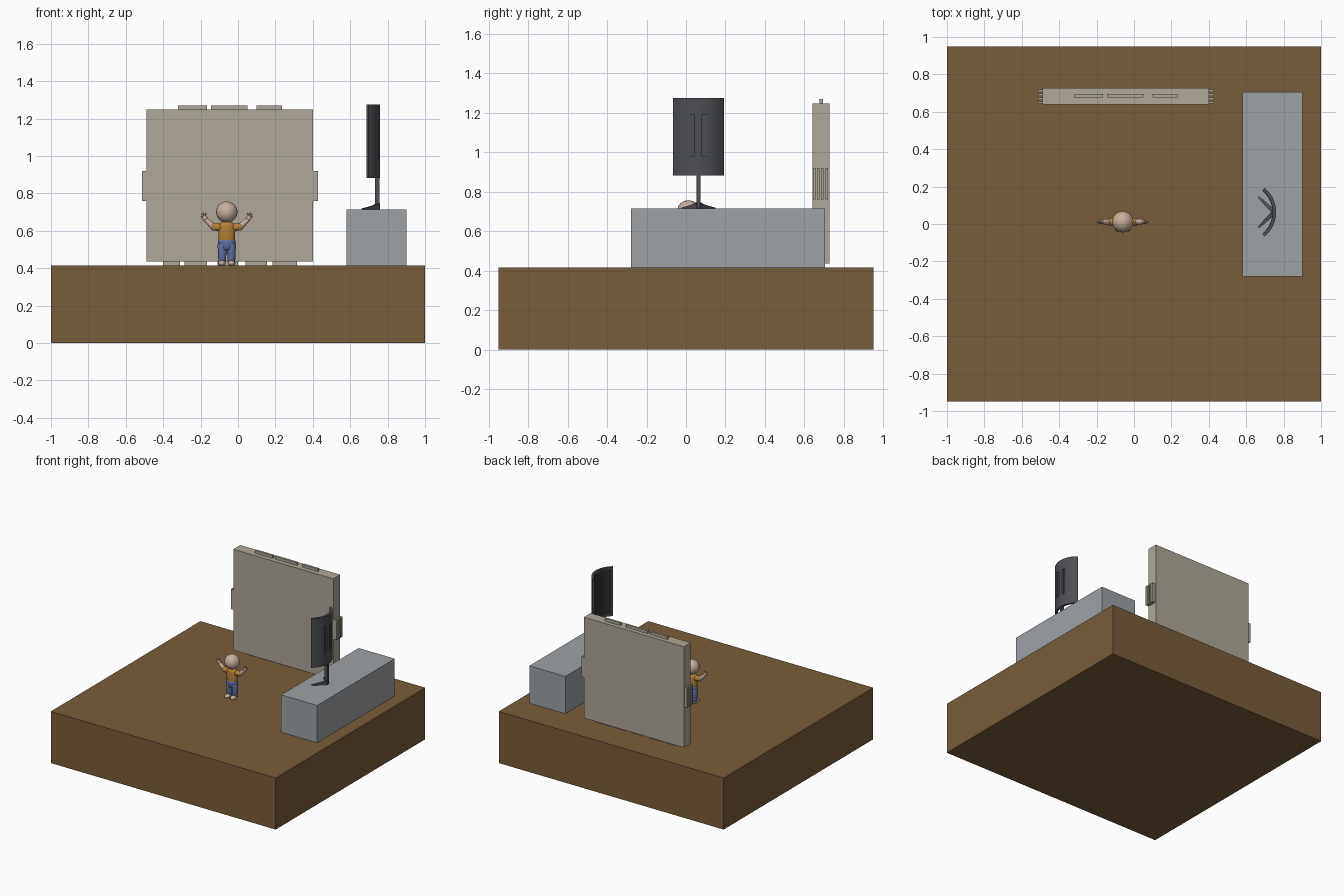
import bpy, bmesh, math
from mathutils import Vector

if "Cube" in bpy.data.objects:
    bpy.data.objects.remove(bpy.data.objects["Cube"])


def mat(name, r, g, b):
    m = bpy.data.materials.new(name)
    m.diffuse_color = (r, g, b, 1)
    m.use_nodes = True
    m.node_tree.nodes["Principled BSDF"].inputs["Base Color"].default_value = m.diffuse_color
    return m


BROWN = mat("brown", 0.19, 0.11, 0.045)
STONE = mat("stone", 0.43, 0.39, 0.32)
GREY = mat("grey", 0.34, 0.36, 0.38)
DARK = mat("dark_plastic", 0.075, 0.078, 0.085)
SCREEN = mat("screen_black", 0.03, 0.03, 0.033)
SKIN = mat("skin", 0.58, 0.43, 0.34)
SHIRT = mat("shirt_orange", 0.45, 0.22, 0.04)
JEANS = mat("trouser_blue", 0.12, 0.16, 0.36)


def add(name, bm, material, smooth=False):
    bmesh.ops.recalc_face_normals(bm, faces=bm.faces)
    me = bpy.data.meshes.new(name)
    bm.to_mesh(me)
    bm.free()
    ob = bpy.data.objects.new(name, me)
    bpy.context.collection.objects.link(ob)
    me.materials.append(material)
    if smooth:
        for p in me.polygons:
            p.use_smooth = True
    return ob


def box(name, lo, hi, material):
    bm = bmesh.new()
    bmesh.ops.create_cube(bm, size=1)
    for v in bm.verts:
        v.co = [l + (c + 0.5) * (h - l) for c, l, h in zip(v.co, lo, hi)]
    return add(name, bm, material)


def prism(name, outline, z0, z1, material, smooth=False):
    bm = bmesh.new()
    f = bm.faces.new([bm.verts.new((x, y, z0)) for x, y in outline])
    top = bmesh.ops.extrude_face_region(bm, geom=[f])["geom"]
    for v in top:
        if isinstance(v, bmesh.types.BMVert):
            v.co.z = z1
    return add(name, bm, material)


def ball(name, c, r, material):
    bm = bmesh.new()
    bmesh.ops.create_uvsphere(bm, u_segments=24, v_segments=16, radius=1)
    for v in bm.verts:
        v.co = [a + b * d for a, b, d in zip(c, v.co, r)]
    return add(name, bm, material, True)


def limb(name, a, b, ra, rb, material, flat=1.0):
    """Tapered round limb with rounded ends, optionally flattened in y."""
    a, b = Vector(a), Vector(b)
    n, length = 16, (b - a).length
    q = (b - a).to_track_quat('Z', 'Y')
    prof = [(ra * math.cos(t), ra * math.sin(t) * 0.6) for t in (-1.2, -0.8, -0.4, 0)]
    prof += [(rb * math.cos(t), length + rb * math.sin(t) * 0.6) for t in (0, 0.4, 0.8, 1.2)]
    bm = bmesh.new()
    rings = []
    for r, z in prof:
        ring = []
        for i in range(n):
            t = 2 * math.pi * i / n
            p = a + q @ Vector((r * math.cos(t), r * math.sin(t), z))
            p.y = a.y + (p.y - a.y) * flat
            ring.append(bm.verts.new(p))
        rings.append(ring)
    for r0, r1 in zip(rings, rings[1:]):
        for i in range(n):
            bm.faces.new((r0[i], r0[(i + 1) % n], r1[(i + 1) % n], r1[i]))
    bm.faces.new(rings[0][::-1])
    bm.faces.new(rings[-1])
    return add(name, bm, material, True)


# platform and low counter
box("platform", (-1, -0.95, 0), (1, 0.95, 0.415), BROWN)
box("counter", (0.58, -0.28, 0.415), (0.90, 0.705, 0.715), GREY)

# standing panel with plain raised tabs around its edges
box("panel", (-0.49, 0.64, 0.437), (0.40, 0.727, 1.248), STONE)
for x0, x1 in ((-0.32, -0.165), (-0.145, 0.05), (0.10, 0.235)):
    box("panel_top_tab", (x0, 0.676, 1.24), (x1, 0.694, 1.27), STONE)
for x0, x1 in ((-0.40, -0.31), (-0.285, -0.165), (-0.11, 0), (0.04, 0.155), (0.185, 0.315)):
    box("panel_foot_tab", (x0, 0.676, 0.414), (x1, 0.694, 0.445), STONE)
for x0, x1 in ((-0.513, -0.48), (0.39, 0.428)):
    for i in range(4):
        y = 0.643 + i * 0.021
        box("panel_side_tab", (x0, y, 0.76), (x1, y + 0.013, 0.92), STONE)

# curved monitor facing -x
CY, HALF, SAG = 0.063, 0.13, 0.062
R = (HALF ** 2 + SAG ** 2) / (2 * SAG)
A = math.asin(HALF / R)


def arc(x_apex, radius, span, n=16):
    return [(x_apex - radius + radius * math.cos(t), CY + radius * math.sin(t))
            for t in (-span + 2 * span * i / n for i in range(n + 1))]


body = prism("monitor_body", arc(0.76, R, A) + arc(0.742, R - 0.018, A)[::-1], 0.882, 1.275, DARK)
for s in (-1, 1):
    y = CY + s * 0.031
    cut = box("groove_cutter", (0.747, y - 0.012, 0.98), (0.79, y + 0.012, 1.19), DARK)
    cut.hide_render = True
    cut.hide_set(True)
    mod = body.modifiers.new("groove", 'BOOLEAN')
    mod.operation, mod.solver, mod.object = 'DIFFERENCE', 'EXACT', cut
prism("monitor_screen", arc(0.743, R - 0.017, A * 0.93) + arc(0.7405, R - 0.0195, A * 0.93)[::-1],
      0.90, 1.257, SCREEN)

# monitor stand: post and two splayed wedge legs
box("stand_post", (0.732, CY - 0.01, 0.717), (0.757, CY + 0.01, 0.95), DARK)
for s in (-1, 1):
    bm = bmesh.new()
    d = Vector((-0.085, s * 0.082, 0))
    side = Vector((-d.y, d.x, 0)).normalized()
    start = Vector((0.75, CY, 0))
    loops = []
    for t, w, h in ((0, 0.012, 0.748), (0.3, 0.010, 0.735), (1, 0.006, 0.719)):
        p = start + d * t
        loops.append([bm.verts.new((*(p + side * k * w).xy, z))
                      for k, z in ((-1, 0.714), (1, 0.714), (1, h), (-1, h))])
    for a, b in zip(loops, loops[1:]):
        for i in range(4):
            bm.faces.new((a[i], a[(i + 1) % 4], b[(i + 1) % 4], b[i]))
    bm.faces.new(loops[0])
    bm.faces.new(loops[-1])
    add("stand_leg", bm, DARK)

# figure with raised arms
PX, PY = -0.06, 0.012
ball("head", (PX, PY, 0.70), (0.057, 0.057, 0.057), SKIN)
limb("neck", (PX, PY, 0.63), (PX, PY, 0.66), 0.018, 0.018, SKIN)
limb("torso", (PX, PY, 0.54), (PX, PY, 0.625), 0.044, 0.046, SHIRT, 0.68)
limb("hips", (PX, PY, 0.515), (PX, PY, 0.54), 0.040, 0.048, JEANS, 0.7)
for s in (-1, 1):
    def P(x, z, y=0.0):
        return (PX + s * x, PY + y, z)
    limb("trouser_leg", P(0.025, 0.437), P(0.024, 0.525), 0.020, 0.025, JEANS)
    ball("foot", P(0.026, 0.426, -0.016), (0.020, 0.036, 0.016), SKIN)
    limb("sleeve", P(0.034, 0.618), P(0.074, 0.622), 0.021, 0.019, SHIRT)
    limb("forearm", P(0.066, 0.616), P(0.112, 0.66), 0.018, 0.012, SKIN)
    ball("palm", P(0.117, 0.668, -0.003), (0.014, 0.010, 0.014), SKIN)
    for x, z in ((0.137, 0.676), (0.135, 0.688), (0.126, 0.696), (0.112, 0.694)):
        limb("finger", P(0.117, 0.668, -0.003), P(x, z, -0.003), 0.005, 0.0035, SKIN)
